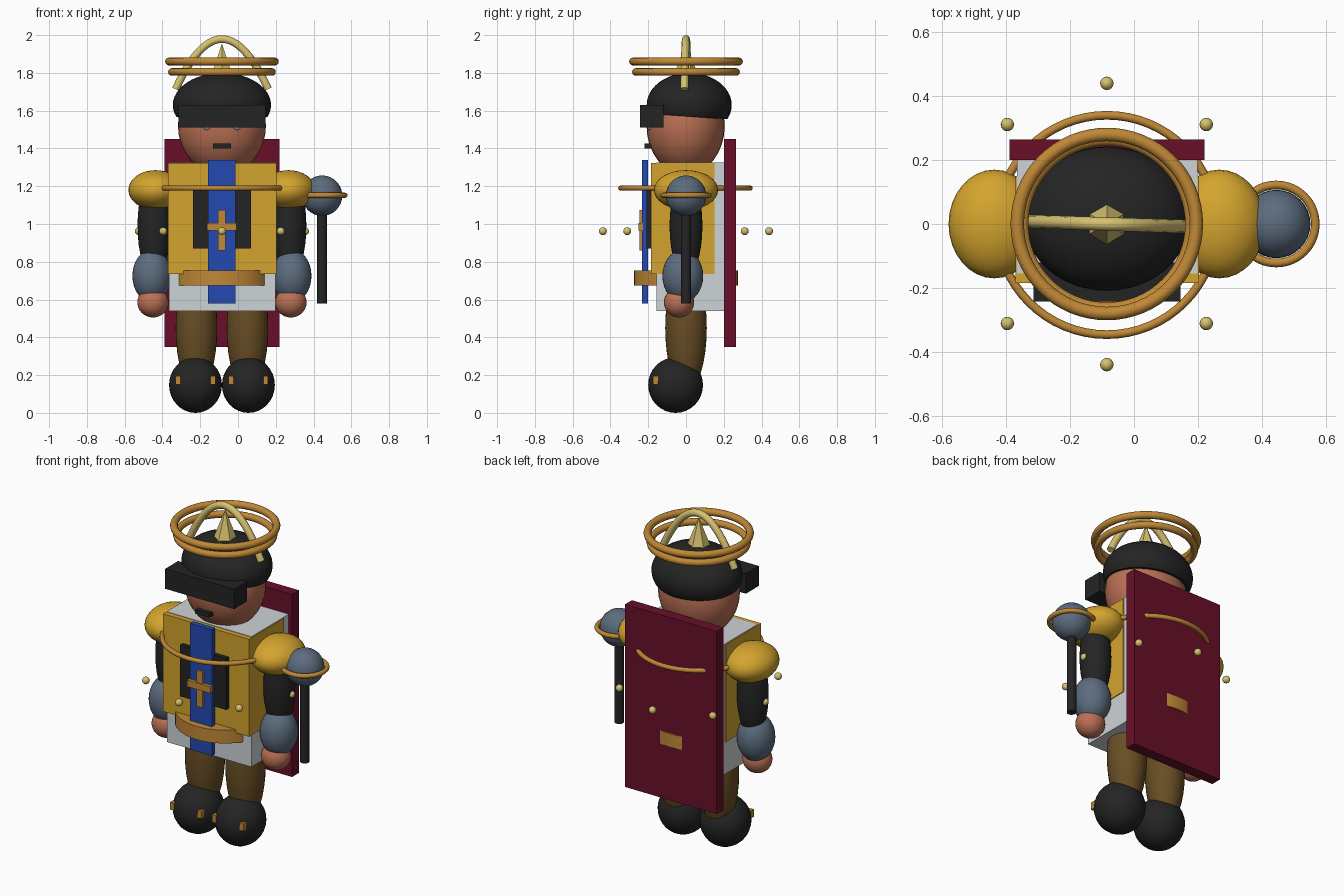
import bpy, bmesh, math
from mathutils import Vector

if "Cube" in bpy.data.objects:
    bpy.data.objects.remove(bpy.data.objects["Cube"])

CX = -0.085  # the figure's own centre line


def material(name, r, g, b):
    lin = [((c / 255 + 0.055) / 1.055) ** 2.4 for c in (r, g, b)]
    m = bpy.data.materials.new(name)
    m.diffuse_color = (*lin, 1)
    m.use_nodes = True
    m.node_tree.nodes["Principled BSDF"].inputs["Base Color"].default_value = m.diffuse_color
    return m


YELLOW = material("armour yellow", 212, 164, 46)
BRONZE = material("bronze", 192, 136, 54)
PALE = material("pale gold", 214, 194, 112)
SLATE = material("slate blue", 92, 108, 126)
SKIN = material("skin", 186, 112, 84)
MAROON = material("maroon", 104, 15, 40)
BLUE = material("royal blue", 36, 74, 176)
BLACK = material("black", 36, 36, 36)
BROWN = material("brown", 104, 77, 36)
GREY = material("light grey", 206, 211, 215)


def finish(name, mat, smooth=True):
    ob = bpy.context.object
    ob.name = name
    ob.data.materials.append(mat)
    if smooth:
        bpy.ops.object.shade_smooth_by_angle(angle=math.radians(40))
    return ob


def box(name, mat, x0, x1, y0, y1, z0, z1):
    bpy.ops.mesh.primitive_cube_add(size=1, location=((x0 + x1) / 2, (y0 + y1) / 2, (z0 + z1) / 2))
    ob = finish(name, mat, False)
    ob.scale = (x1 - x0, y1 - y0, z1 - z0)
    return ob


def ball(name, mat, loc, radii, seg=32):
    bpy.ops.mesh.primitive_uv_sphere_add(segments=seg, ring_count=seg // 2, radius=1, location=loc)
    ob = finish(name, mat)
    ob.scale = radii
    return ob


def cylinder(name, mat, loc, r, h):
    bpy.ops.mesh.primitive_cylinder_add(vertices=48, radius=r, depth=h, location=loc)
    return finish(name, mat)


def ring(name, mat, loc, major, minor):
    bpy.ops.mesh.primitive_torus_add(major_segments=64, minor_segments=12, location=loc,
                                     major_radius=major, minor_radius=minor)
    return finish(name, mat)


# Limbs, mirrored about the centre line
for side, s in (("left", -1), ("right", 1)):
    ball(side + "_boot", BLACK, (CX + s * 0.14, -0.055, 0.1475), (0.14, 0.145, 0.1475))
    for d in (-0.092, 0.092):
        x = CX + s * 0.14 + d
        box(side + "_boot_buckle", BRONZE, x - 0.013, x + 0.013, -0.175, -0.145, 0.15, 0.195)
    ball(side + "_leg", BROWN, (CX + s * 0.135, 0, 0.45), (0.11, 0.11, 0.34))
    ball(side + "_shoulder", YELLOW, (CX + s * 0.352, 0, 1.18), (0.143, 0.17, 0.105))
    ball(side + "_upper_arm", BLACK, (CX + s * 0.36, 0, 0.99), (0.087, 0.087, 0.27))
    ball(side + "_forearm", SLATE, (CX + s * 0.37, -0.017, 0.725), (0.104, 0.108, 0.14))
    ball(side + "_hand", SKIN, (CX + s * 0.365, -0.037, 0.585), (0.083, 0.08, 0.08))
    ball(side + "_eye", GREY, (CX + s * 0.078, -0.185, 1.522), (0.026, 0.026, 0.026), 16)

# Torso, breastplate and cape
box("tunic", GREY, -0.366, 0.198, -0.155, 0.205, 0.54, 1.325)
box("breastplate", YELLOW, -0.371, 0.203, -0.185, 0.15, 0.735, 1.322)
box("cape", MAROON, -0.39, 0.22, 0.2, 0.265, 0.35, 1.45)
box("chest_panel", BLACK, -0.238, 0.068, -0.21, -0.18, 0.87, 1.18)
box("tabard_strip", BLUE, -0.158, -0.012, -0.232, -0.2, 0.58, 1.34)
box("cross_upright", BRONZE, CX - 0.02, CX + 0.02, -0.245, -0.228, 0.86, 1.075)
box("cross_bar", BRONZE, CX - 0.078, CX + 0.078, -0.252, -0.228, 0.965, 1.005)
cylinder("belt", BRONZE, (CX, 0, 0.715), 0.275, 0.08)
ring("chest_ring", BRONZE, (CX, -0.003, 1.19), 0.343, 0.0135)

# Eight beads floating round the body
for i in range(8):
    a = i * math.pi / 4
    ball("floating_bead", PALE, (CX + 0.44 * math.cos(a), 0.44 * math.sin(a), 0.962), (0.021,) * 3, 16)

# Head and face
ball("head", SKIN, (CX, -0.002, 1.52), (0.233, 0.207, 0.26))
box("visor", BLACK, -0.315, 0.145, -0.243, -0.12, 1.51, 1.63)
box("mouth", BLACK, -0.132, -0.038, -0.22, -0.17, 1.4, 1.425)

# Cap: ellipsoid sliced by a plane that dips to the back
bm = bmesh.new()
bmesh.ops.create_uvsphere(bm, u_segments=48, v_segments=24, radius=1)
for v in bm.verts:
    v.co = Vector((CX + 0.26 * v.co.x, 0.017 + 0.225 * v.co.y, 1.63 + 0.17 * v.co.z))
cut = bmesh.ops.bisect_plane(bm, geom=bm.verts[:] + bm.edges[:] + bm.faces[:],
                             plane_co=(0, 0, 1.57), plane_no=(0, 0.07, 1), clear_inner=True)
bmesh.ops.contextual_create(bm, geom=[e for e in cut["geom_cut"] if isinstance(e, bmesh.types.BMEdge)])
bmesh.ops.recalc_face_normals(bm, faces=bm.faces)
mesh = bpy.data.meshes.new("cap")
bm.to_mesh(mesh)
bm.free()
cap = bpy.data.objects.new("cap", mesh)
bpy.context.collection.objects.link(cap)
bpy.ops.object.select_all(action='DESELECT')
bpy.context.view_layer.objects.active = cap
cap.select_set(True)
finish("cap", BLACK)

# Crown: two rings, a six-sided spike and an arch
ring("upper_halo", BRONZE, (CX, 0, 1.86), 0.28, 0.021)
ring("lower_halo", BRONZE, (CX, 0, 1.805), 0.265, 0.02)
bpy.ops.mesh.primitive_cone_add(vertices=6, radius1=0.067, radius2=0, depth=0.175, location=(CX, 0, 1.868))
finish("crown_spike", PALE, False)

curve = bpy.data.curves.new("crown_arch", 'CURVE')
curve.dimensions = '3D'
curve.bevel_depth = 0.021
curve.bevel_resolution = 3
curve.use_fill_caps = True
spline = curve.splines.new('POLY')
spline.points.add(24)
for i, p in enumerate(spline.points):
    t = i / 12 - 1
    p.co = (CX + 0.245 * t, -0.008 * t, 1.979 - 0.265 * t * t, 1)
curve.materials.append(PALE)
arch = bpy.data.objects.new("crown_arch", curve)
bpy.context.collection.objects.link(arch)

# Mace
cylinder("mace_shaft", BLACK, (0.445, 0, 0.84), 0.026, 0.52)
ball("mace_head", SLATE, (0.445, 0, 1.15), (0.107, 0.107, 0.107))
ring("mace_ring", BRONZE, (0.445, 0, 1.152), 0.122, 0.0135)
